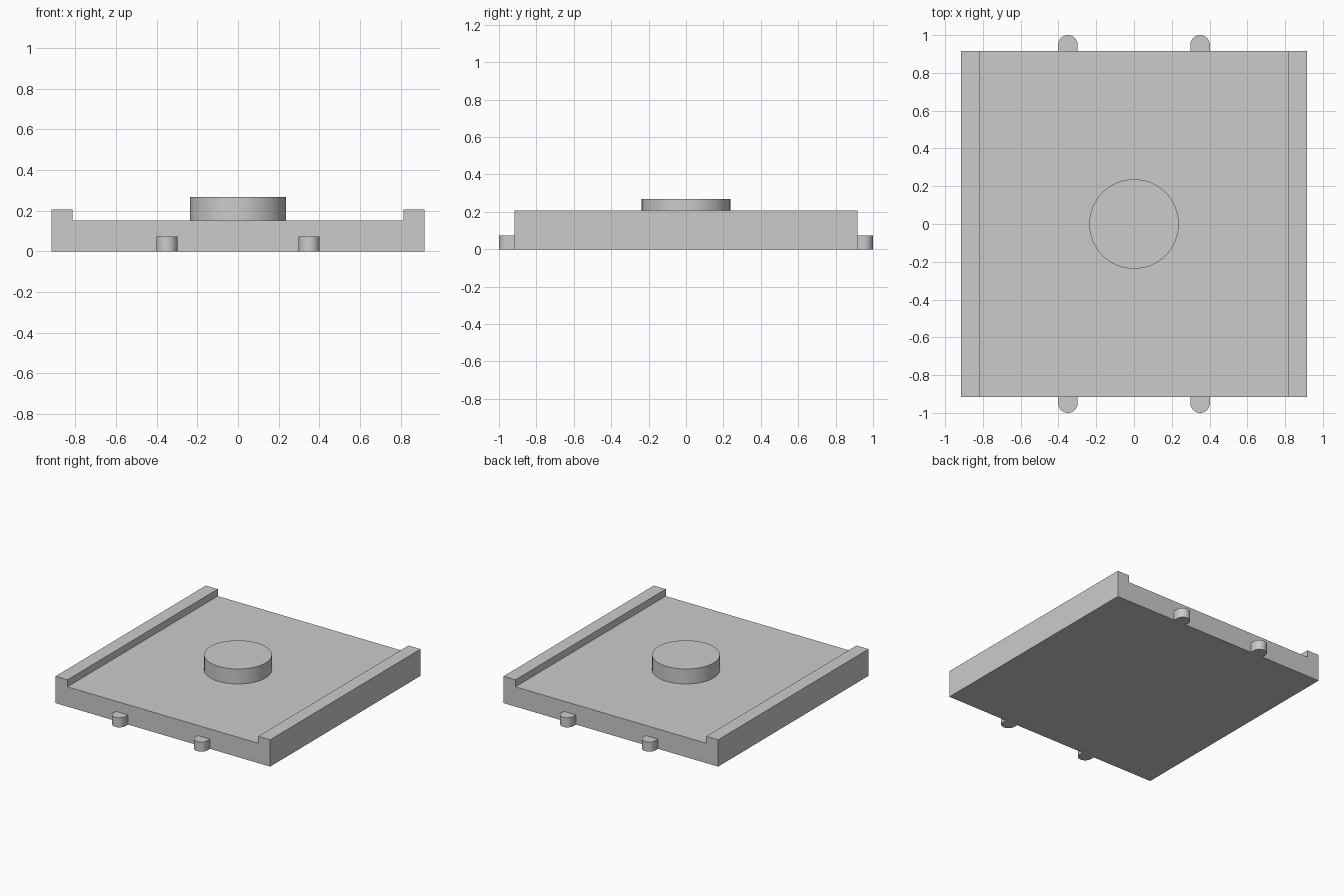
import bpy, bmesh
from math import pi, cos, sin, radians
from mathutils import Vector

if "Cube" in bpy.data.objects:
    bpy.data.objects.remove(bpy.data.objects["Cube"])


def prism(name, points, direction, smooth=False):
    """Extrude a closed 3D outline along a direction."""
    bm = bmesh.new()
    face = bm.faces.new([bm.verts.new(p) for p in points])
    ext = bmesh.ops.extrude_face_region(bm, geom=[face], use_keep_orig=True)
    verts = [g for g in ext["geom"] if isinstance(g, bmesh.types.BMVert)]
    bmesh.ops.translate(bm, verts=verts, vec=Vector(direction))
    bmesh.ops.recalc_face_normals(bm, faces=bm.faces)
    mesh = bpy.data.meshes.new(name)
    bm.to_mesh(mesh)
    bm.free()
    obj = bpy.data.objects.new(name, mesh)
    bpy.context.collection.objects.link(obj)
    if smooth:
        bpy.ops.object.select_all(action="DESELECT")
        obj.select_set(True)
        bpy.context.view_layer.objects.active = obj
        bpy.ops.object.shade_smooth_by_angle(angle=radians(30))
    return obj


HALF, INNER, FLOOR, RAIL = 0.917, 0.815, 0.153, 0.207

# Base plate with a raised rail along each side
right = [(HALF, 0), (HALF, RAIL), (INNER, RAIL), (INNER, FLOOR)]
profile = right + [(-x, z) for x, z in reversed(right)]
prism("base_plate", [(x, -HALF, z) for x, z in profile], (0, 2 * HALF, 0))

# Round central boss
R, N = 0.237, 64
prism("center_boss",
      [(R * cos(2 * pi * i / N), R * sin(2 * pi * i / N), FLOOR) for i in range(N)],
      (0, 0, 0.269 - FLOOR), smooth=True)

# Round-ended tabs on the front and back edges
W = 0.052
arc = [(W * cos(pi * i / 16), 1 - W + W * sin(pi * i / 16)) for i in range(17)]
outline = [(W, HALF)] + arc + [(-W, HALF)]
for side, sy in (("front", -1), ("back", 1)):
    for hand, cx in (("left", -0.35), ("right", 0.35)):
        prism(f"{side}_{hand}_tab", [(cx + x, sy * y, 0) for x, y in outline],
              (0, 0, 0.074), smooth=True)
